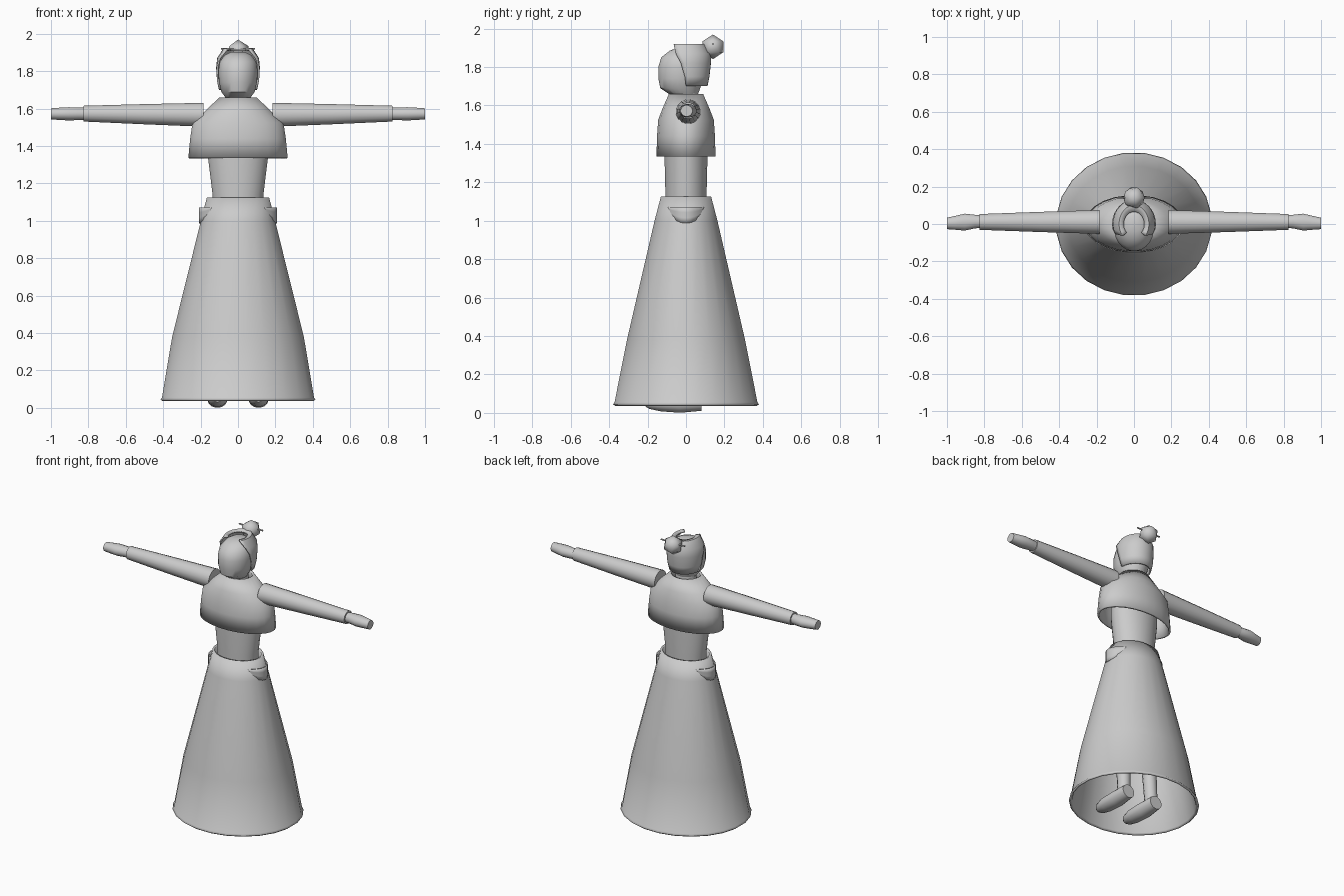
import bpy, bmesh, math
from mathutils import Vector

cube = bpy.data.objects.get("Cube")
if cube:
    bpy.data.objects.remove(cube, do_unlink=True)

grey = bpy.data.materials.new("plain_grey")
grey.use_nodes = True
COLOUR = (0.6, 0.6, 0.6, 1)
grey.diffuse_color = COLOUR
grey.node_tree.nodes["Principled BSDF"].inputs["Base Color"].default_value = COLOUR


def finish(name, bm, thickness=0, offset=-1, angle=40):
    bmesh.ops.recalc_face_normals(bm, faces=bm.faces)
    mesh = bpy.data.meshes.new(name)
    bm.to_mesh(mesh)
    bm.free()
    mesh.materials.append(grey)
    obj = bpy.data.objects.new(name, mesh)
    bpy.context.collection.objects.link(obj)
    if thickness:
        mod = obj.modifiers.new("thickness", "SOLIDIFY")
        mod.thickness = thickness
        mod.offset = offset
    bpy.ops.object.select_all(action="DESELECT")
    obj.select_set(True)
    bpy.context.view_layer.objects.active = obj
    bpy.ops.object.shade_smooth_by_angle(angle=math.radians(angle))
    return obj


def loft(name, rings, axis="z", sides=24, caps=True, thickness=0):
    """Rings are (position, radius a, radius b, centre a, centre b) along an axis."""
    bm = bmesh.new()
    loops = []
    for pos, ra, rb, ca, cb in rings:
        loop = []
        for i in range(sides):
            t = math.tau * (i + 0.5) / sides
            a, b = ca + ra * math.cos(t), cb + rb * math.sin(t)
            co = {"x": (pos, a, b), "y": (a, pos, b), "z": (a, b, pos)}[axis]
            loop.append(bm.verts.new(co))
        loops.append(loop)
    for low, high in zip(loops, loops[1:]):
        for i in range(sides):
            j = (i + 1) % sides
            bm.faces.new((low[i], low[j], high[j], high[i]))
    if caps:
        bm.faces.new(loops[0])
        bm.faces.new(loops[-1])
    return finish(name, bm, thickness)


def patch(name, rows, thickness, offset=-1):
    """Sheet through rows of points."""
    bm = bmesh.new()
    grid = [[bm.verts.new(p) for p in row] for row in rows]
    for low, high in zip(grid, grid[1:]):
        for i in range(len(low) - 1):
            bm.faces.new((low[i], low[i + 1], high[i + 1], high[i]))
    bmesh.ops.remove_doubles(bm, verts=bm.verts, dist=0.0005)
    return finish(name, bm, thickness, offset)


# Long open skirt with a small hem
loft("skirt", [(0.045, 0.418, 0.383, 0, 0), (0.055, 0.41, 0.375, 0, 0),
               (0.38, 0.355, 0.31, 0, 0), (1.0, 0.2, 0.165, 0, 0),
               (1.125, 0.168, 0.132, 0, 0)], caps=False, thickness=0.014)

# Torso, cape and neck
loft("torso", [(1.08, 0.135, 0.107, 0, 0), (1.14, 0.137, 0.108, 0, 0),
               (1.34, 0.162, 0.113, 0, 0), (1.5, 0.16, 0.11, 0, 0),
               (1.62, 0.08, 0.07, 0, 0)])
loft("cape", [(1.335, 0.268, 0.155, 0, 0), (1.44, 0.258, 0.152, 0, 0),
              (1.525, 0.245, 0.146, 0, 0), (1.58, 0.185, 0.125, 0, 0),
              (1.66, 0.1, 0.09, 0, 0)], caps=False, thickness=0.014)
loft("neck", [(1.58, 0.07, 0.07, 0, 0), (1.72, 0.06, 0.06, 0, 0)])

# Egg-shaped head
loft("head", [(1.655, 0.065, 0.072, 0, -0.01), (1.69, 0.09, 0.105, 0, -0.03),
              (1.74, 0.102, 0.118, 0, -0.027), (1.8, 0.106, 0.12, 0, -0.025),
              (1.85, 0.098, 0.11, 0, -0.02), (1.885, 0.073, 0.08, 0, -0.005),
              (1.902, 0.04, 0.045, 0, 0.005)])

# Hair shell, open at the face and at the crown
hair_rows = []
for z, rx, ry, reach in ((1.7, 0.102, 0.112, 0), (1.75, 0.113, 0.122, 3),
                         (1.82, 0.117, 0.13, 12), (1.87, 0.112, 0.13, 24),
                         (1.92, 0.08, 0.1, 40), (1.918, 0.055, 0.065, 45)):
    row = []
    for i in range(21):
        t = math.radians(-reach + (180 + 2 * reach) * i / 20)
        row.append((rx * math.cos(t), ry * math.sin(t), z))
    hair_rows.append(row)
patch("hair", hair_rows, 0.01)

# Faceted bun with a hairpin
bm = bmesh.new()
bmesh.ops.create_icosphere(bm, subdivisions=1, radius=0.064)
for v in bm.verts:
    v.co += Vector((0, 0.14, 1.905))
finish("hair_bun", bm, angle=50)
loft("hairpin", [(-0.09, 0.005, 0.005, 0.14, 1.92), (0.09, 0.005, 0.005, 0.14, 1.92)],
     axis="x", sides=8)

for side, label in ((1, "left"), (-1, "right")):
    # Sleeve and hand
    loft(label + "_sleeve", [(side * x, r, r, 0.011, z) for x, r, z in (
        (0.185, 0.065, 1.567), (0.5, 0.055, 1.57), (0.825, 0.043, 1.573))],
        axis="x", sides=16)
    loft(label + "_hand", [(side * x, ry, rz, y, 1.572) for x, ry, rz, y in (
        (0.81, 0.033, 0.033, 0.012), (0.85, 0.037, 0.034, 0.013),
        (0.905, 0.046, 0.036, 0.01), (0.96, 0.037, 0.033, 0.006),
        (1.0, 0.031, 0.03, 0.003))], axis="x", sides=16)
    # Leg and shoe
    loft(label + "_leg", [(0.05, 0.04, 0.04, side * 0.11, 0.035),
                          (0.5, 0.05, 0.05, side * 0.1, 0.01),
                          (1.08, 0.065, 0.065, side * 0.07, 0)], sides=12)
    loft(label + "_shoe", [(y, r, h, side * 0.11, z) for y, r, h, z in (
        (0.08, 0.045, 0.045, 0.055), (-0.03, 0.055, 0.05, 0.05),
        (-0.13, 0.053, 0.045, 0.052), (-0.19, 0.04, 0.03, 0.05),
        (-0.21, 0.022, 0.018, 0.05))], axis="y", sides=16)
    # Rounded hip pocket
    rows = []
    for k in range(4):
        row = []
        for i in range(13):
            t = math.sin(math.pi * (i / 12 - 0.5))
            drop = 0.085 * math.sqrt(max(0, 1 - t * t)) * k / 3
            row.append((side * (0.205 - 0.065 * t * t), 0.09 * t, 1.072 - drop))
        rows.append(row)
    patch(label + "_pocket", rows, 0.008, 0)
